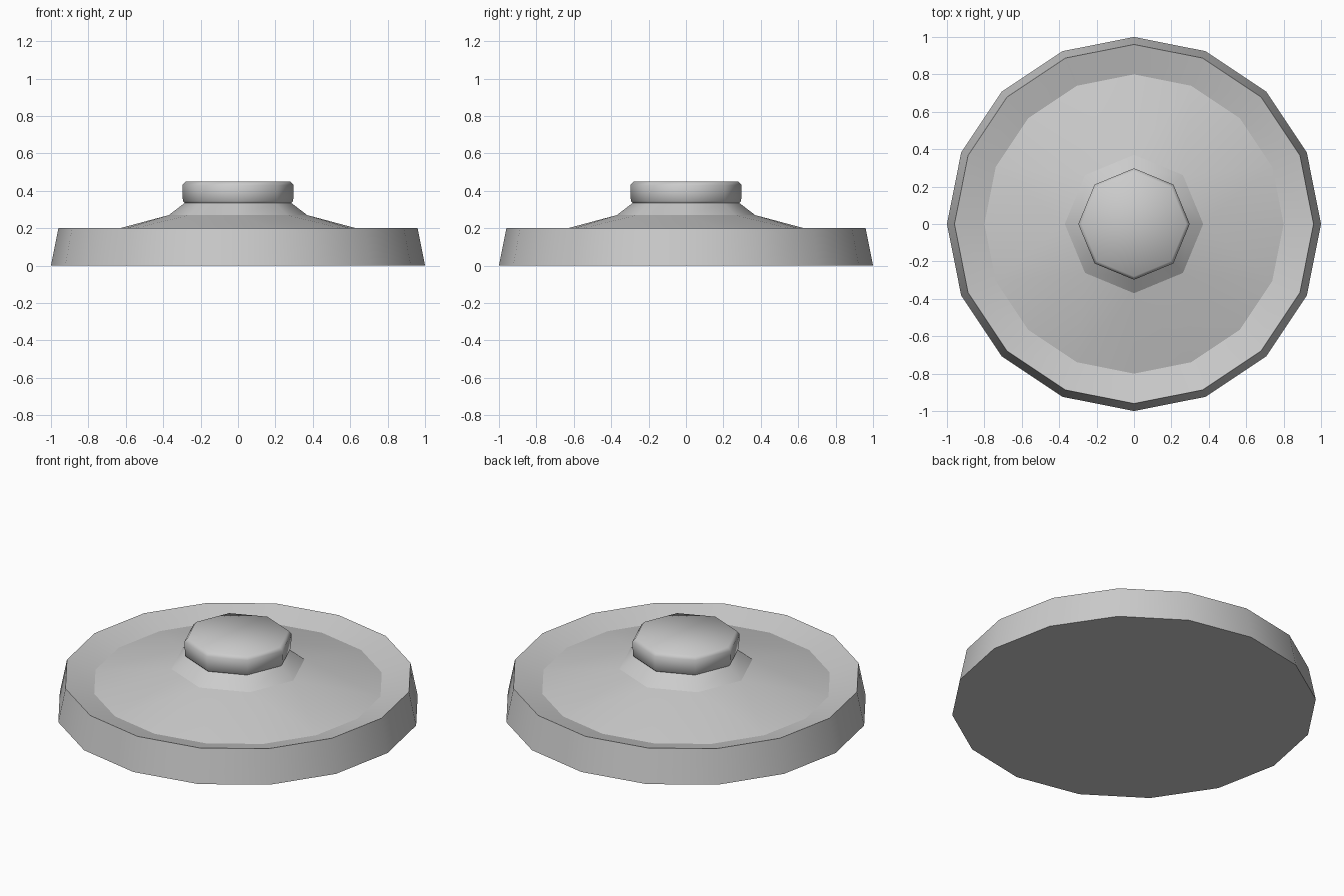
import bpy, bmesh
from math import cos, sin, tau

if "Cube" in bpy.data.objects:
    bpy.data.objects.remove(bpy.data.objects["Cube"])


def turned(name, rings, cap_bottom=False, cap_top=False):
    """Faceted turned part from (radius, z, sides, sharp) rings, bottom to top."""
    bm = bmesh.new()
    loops = [[bm.verts.new((r * cos(tau * i / n), r * sin(tau * i / n), z))
              for i in range(n)] for r, z, n, _ in rings]
    for a, b in zip(loops, loops[1:]):
        na, nb = len(a), len(b)
        for i in range(nb):
            j = (i + 1) % nb
            if na == nb:
                bm.faces.new((a[i], a[j], b[j], b[i]))
            else:  # two lower edges fan into each upper vertex
                k = 2 * i
                bm.faces.new((a[k - 1], a[k], b[i]))
                bm.faces.new((a[k], a[k + 1], b[i]))
                bm.faces.new((a[k + 1], b[j], b[i]))
    if cap_bottom:
        bm.faces.new(loops[0][::-1])
    if cap_top:
        bm.faces.new(loops[-1])
    for f in bm.faces:
        f.smooth = True
    for loop, ring in zip(loops, rings):
        if ring[3]:
            for i, v in enumerate(loop):
                e = bm.edges.get((v, loop[i - 1]))
                e.smooth = False
    mesh = bpy.data.meshes.new(name)
    bm.to_mesh(mesh)
    bm.free()
    obj = bpy.data.objects.new(name, mesh)
    bpy.context.collection.objects.link(obj)
    return obj


# Round base: sloped wall, inward rim, shallow cone and flared neck
turned("base", [
    (1.00, 0.00, 16, True),
    (0.96, 0.20, 16, True),
    (0.80, 0.155, 16, True),
    (0.37, 0.27, 8, True),
    (0.285, 0.335, 8, True),
], cap_bottom=True)

# Eight-sided button with a softened top edge
turned("button", [
    (0.285, 0.335, 8, True),
    (0.295, 0.345, 8, False),
    (0.298, 0.43, 8, False),
    (0.28, 0.45, 8, False),
], cap_top=True)
